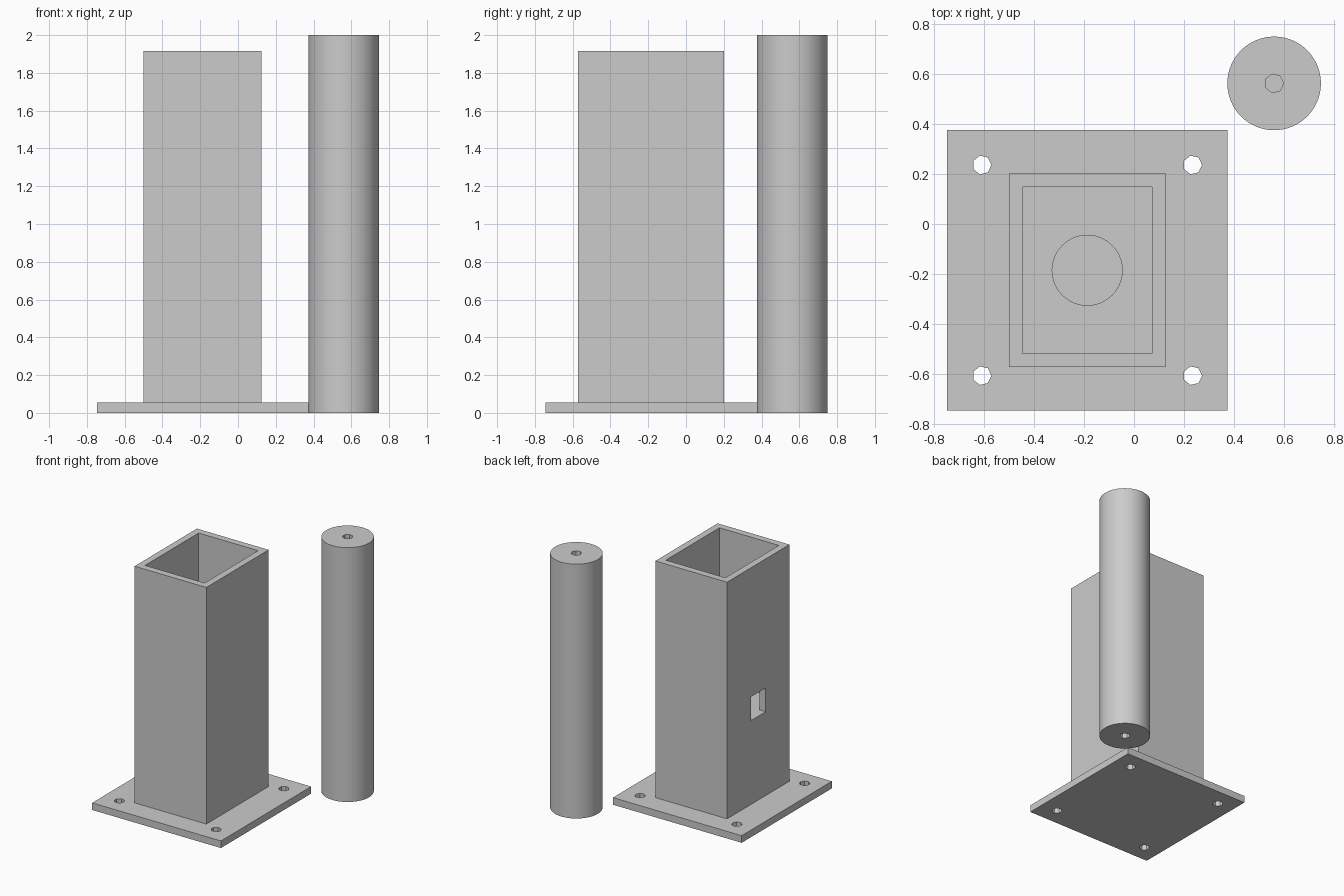
import bpy
import bmesh
import math
from mathutils import Matrix, Vector

if "Cube" in bpy.data.objects:
    bpy.data.objects.remove(bpy.data.objects["Cube"], do_unlink=True)

grey = bpy.data.materials.new("plain grey")
grey.use_nodes = True
colour = (0.6, 0.6, 0.6, 1)
grey.diffuse_color = colour
grey.node_tree.nodes["Principled BSDF"].inputs["Base Color"].default_value = colour


def finish(name, bm):
    mesh = bpy.data.meshes.new(name)
    bm.to_mesh(mesh)
    bm.free()
    mesh.materials.append(grey)
    obj = bpy.data.objects.new(name, mesh)
    bpy.context.collection.objects.link(obj)
    return obj


def box(name, low, high):
    low, high = Vector(low), Vector(high)
    bm = bmesh.new()
    place = Matrix.Translation((low + high) / 2) @ Matrix.Diagonal((*(high - low), 1))
    bmesh.ops.create_cube(bm, size=1, matrix=place)
    return finish(name, bm)


def cylinder(name, x, y, bottom, top, radius, sides, turn=0):
    bm = bmesh.new()
    place = Matrix.Translation((x, y, (bottom + top) / 2)) @ Matrix.Rotation(turn, 4, "Z")
    bmesh.ops.create_cone(bm, cap_ends=True, segments=sides, radius1=radius,
                          radius2=radius, depth=top - bottom, matrix=place)
    return finish(name, bm)


def cut(target, cutter):
    cutter.hide_render = True
    mod = target.modifiers.new("cut", "BOOLEAN")
    mod.operation = "DIFFERENCE"
    mod.solver = "EXACT"
    mod.object = cutter
    bpy.context.view_layer.objects.active = target
    bpy.ops.object.modifier_apply(modifier=mod.name)
    bpy.data.objects.remove(cutter, do_unlink=True)


CX, CY = -0.187, -0.185
PLATE, FLOOR, TOP = 0.056, 0.715, 1.917
HOLE, HOLE_SIDES = 0.038, 7

# Base plate with a bolt hole near each corner
plate = box("base_plate", (CX - 0.56, CY - 0.56, 0), (CX + 0.56, CY + 0.56, PLATE))
for sx in (-1, 1):
    for sy in (-1, 1):
        cut(plate, cylinder("bolt_hole", CX + sx * 0.421, CY + sy * 0.421,
                            -0.1, 0.2, HOLE, HOLE_SIDES, -math.pi / 2))

# Rectangular column: open chamber, raised floor with a round well, side window
column = box("column", (CX - 0.312, CY - 0.387, PLATE), (CX + 0.312, CY + 0.387, TOP))
cut(column, box("chamber", (CX - 0.259, CY - 0.333, FLOOR), (CX + 0.259, CY + 0.333, TOP + 0.1)))
cut(column, box("window", (CX - 0.5, CY - 0.093, FLOOR), (CX - 0.2, CY + 0.093, FLOOR + 0.187)))
cut(column, cylinder("well", CX, CY, PLATE + 0.01, FLOOR + 0.1, 0.14, 64))

# Separate round rod with a blind hole in each end
rod = cylinder("rod", 0.56, 0.562, 0, 2, 0.187, 64)
for low, high in ((-0.1, 0.3), (1.7, 2.1)):
    cut(rod, cylinder("end_hole", 0.56, 0.562, low, high, HOLE, HOLE_SIDES, -math.pi / 2))

# Smooth round walls while keeping corners sharp
for obj in (plate, column, rod):
    bpy.ops.object.select_all(action="DESELECT")
    obj.select_set(True)
    bpy.context.view_layer.objects.active = obj
    bpy.ops.object.shade_smooth_by_angle(angle=math.radians(30))
